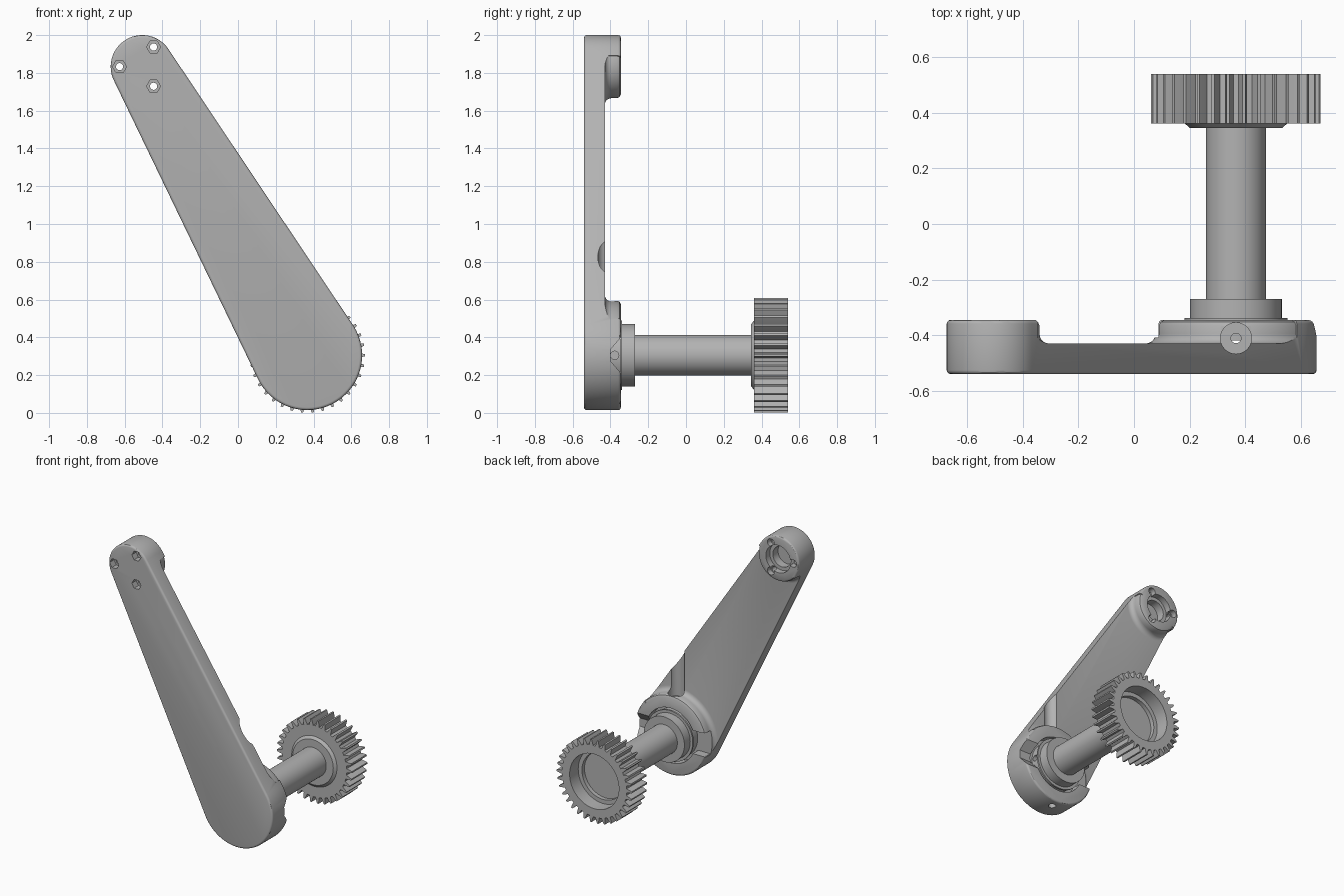
import bpy, bmesh
from math import sin, cos, pi, tau, acos, atan2, hypot
from mathutils import Matrix, Vector

if "Cube" in bpy.data.objects:
    bpy.data.objects.remove(bpy.data.objects["Cube"])

grey = bpy.data.materials.new("mid_grey")
grey.use_nodes = True
grey.diffuse_color = (0.45, 0.45, 0.45, 1)
grey.node_tree.nodes["Principled BSDF"].inputs["Base Color"].default_value = grey.diffuse_color

# Shared layout: axle centre, arm end centre, radii and depths
AX, AZ, AR = 0.367, 0.305, 0.29
EX, EZ, ER = -0.507, 1.833, 0.167
FRONT, WEB, BACK = -0.54, -0.43, -0.345
AXIS = atan2(EZ - AZ, EX - AX)
SPAN = hypot(EX - AX, EZ - AZ)


def finish(name, bm):
    bmesh.ops.recalc_face_normals(bm, faces=bm.faces)
    mesh = bpy.data.meshes.new(name)
    bm.to_mesh(mesh)
    bm.free()
    mesh.materials.append(grey)
    ob = bpy.data.objects.new(name, mesh)
    bpy.context.collection.objects.link(ob)
    return ob


def prism(name, outline, y0, y1, bevel=0):
    """Extrude an (x, z) outline from y0 to y1, optionally rounding the rims."""
    bm = bmesh.new()
    face = bm.faces.new([bm.verts.new((x, y0, z)) for x, z in outline])
    new = bmesh.ops.extrude_face_region(bm, geom=[face])["geom"]
    bmesh.ops.translate(bm, vec=(0, y1 - y0, 0),
                        verts=[v for v in new if isinstance(v, bmesh.types.BMVert)])
    if bevel:
        rims = [e for e in bm.edges if abs(e.verts[0].co.y - e.verts[1].co.y) < 1e-5]
        bmesh.ops.bevel(bm, geom=rims, offset=bevel, segments=3, profile=0.5, affect='EDGES')
    return finish(name, bm)


def lathe(name, profile, cx, cz, steps=64):
    """Spin an (r, y) profile about an axis parallel to y."""
    bm = bmesh.new()
    verts = [bm.verts.new((cx + r, y, cz)) for r, y in profile]
    edges = [bm.edges.new(pair) for pair in zip(verts, verts[1:])]
    bmesh.ops.spin(bm, geom=verts + edges, cent=(cx, 0, cz), axis=(0, 1, 0),
                   angle=tau, steps=steps)
    bmesh.ops.remove_doubles(bm, verts=bm.verts, dist=1e-5)
    return finish(name, bm)


def rod(start, end, r, sides=32):
    """Straight cylinder between two points, used as a drill."""
    a, b = Vector(start), Vector(end)
    bm = bmesh.new()
    turn = (b - a).to_track_quat('Z', 'Y').to_matrix().to_4x4()
    bmesh.ops.create_cone(bm, cap_ends=True, segments=sides, radius1=r, radius2=r,
                          depth=(b - a).length,
                          matrix=Matrix.Translation((a + b) / 2) @ turn)
    return finish("drill", bm)


def cut(ob, *tools):
    for tool in tools:
        mod = ob.modifiers.new("cut", 'BOOLEAN')
        mod.operation, mod.solver, mod.object = 'DIFFERENCE', 'EXACT', tool
        bpy.context.view_layer.objects.active = ob
        bpy.ops.object.modifier_apply(modifier=mod.name)
        bpy.data.objects.remove(tool)


def arc(cx, cz, r, a0, a1, n):
    return [(cx + r * cos(a0 + (a1 - a0) * i / n), cz + r * sin(a0 + (a1 - a0) * i / n))
            for i in range(n + 1)]


def along(t, s):
    """Point at distance t along the arm and s across it."""
    return (AX + t * cos(AXIS) - s * sin(AXIS), AZ + t * sin(AXIS) + s * cos(AXIS))


# Crank arm: tapered plate with round ends
tan = acos((AR - ER) / SPAN)
outline = (arc(EX, EZ, ER, AXIS - tan, AXIS + tan, 32)
           + arc(AX, AZ, AR, AXIS + tan, AXIS + tau - tan, 48))
arm = prism("crank_arm", outline, FRONT, BACK, 0.014)

# Thin web between the bosses, with filleted boss walls
relief = prism("relief", [along(0.06, -0.5), along(SPAN - 0.03, -0.5),
                          along(SPAN - 0.03, 0.5), along(0.06, 0.5)], WEB, -0.3)
for cx, cz, r in ((AX, AZ, AR), (EX, EZ, ER)):
    fillet = [(r + 0.035 * (1 - sin(a)), WEB + 0.035 * (1 - cos(a)))
              for a in (pi / 2 * i / 5 for i in range(6))]
    cut(relief, lathe("boss_wall", [(0, -0.46), (r + 0.035, -0.46)] + fillet
                      + [(r, BACK - 0.02), (r - 0.006, BACK - 0.007), (r - 0.02, BACK),
                         (r - 0.02, -0.25), (0, -0.25)], cx, cz))
cut(arm, relief)

# Axle boss: round seat, side slots, clamp bolt passage
cut(arm,
    rod((AX, -0.41, AZ), (AX, -0.2, AZ), 0.2, 64),
    prism("slot", [(AX - 0.4, AZ - 0.085), (AX, AZ - 0.085),
                   (AX, AZ + 0.085), (AX - 0.4, AZ + 0.085)], -0.409, -0.2))
bm = bmesh.new()
ring = [bm.verts.new((AX, y, AZ + z)) for z, y in
        ((-0.1, -0.34), (-0.03, -0.4), (0.03, -0.4), (0.1, -0.34), (0.1, -0.3), (-0.1, -0.3))]
side = bm.faces.new(ring)
grown = bmesh.ops.extrude_face_region(bm, geom=[side])["geom"]
bmesh.ops.translate(bm, vec=(0.4, 0, 0),
                    verts=[v for v in grown if isinstance(v, bmesh.types.BMVert)])
cut(arm, finish("notch", bm),
    rod((AX, -0.411, AZ + 0.24), (AX, -0.411, AZ + 0.9), 0.056),
    rod((AX, -0.411, AZ), (AX, -0.411, AZ + 0.3), 0.018, 20),
    rod((AX, -0.411, AZ), (AX, -0.411, AZ - 0.4), 0.025, 20))

# End boss: stepped socket and three hex-headed bolt holes
cut(arm, rod((EX, -0.39, EZ), (EX, -0.2, EZ), 0.1, 48),
    rod((EX, -0.45, EZ), (EX, -0.3, EZ), 0.075, 48))
for k in range(3):
    a = pi / 3 + k * tau / 3
    x, z = EX + 0.12 * cos(a), EZ + 0.12 * sin(a)
    cut(arm, prism("hex", arc(x, z, 0.037, 0, tau * 5 / 6, 5), -0.6, -0.49),
        rod((x, -0.6, z), (x, -0.2, z), 0.019, 20),
        rod((x, -0.385, z), (x, -0.2, z), 0.028, 20))

# Axle: clamp hub, shaft and tapered gear collar
axle = lathe("axle", [(0, -0.42), (0.175, -0.42), (0.175, -0.35), (0.185, -0.35),
                      (0.185, -0.338), (0.165, -0.338), (0.165, -0.27), (0.108, -0.27),
                      (0.108, 0.345), (0.165, 0.345), (0.185, 0.362), (0.185, 0.38),
                      (0, 0.38)], AX, AZ)
cut(axle, rod((AX + 0.1, -0.378, AZ), (AX + 0.4, -0.378, AZ), 0.022, 20))

# Spur gear with a stepped recess in its back
TEETH, ROOT, TIP = 34, 0.262, 0.305
tooth = ((-0.3, ROOT), (-0.22, 0.28), (-0.1, TIP), (0.1, TIP), (0.22, 0.28), (0.3, ROOT))
rim = [(AX + r * cos(tau * (k + f) / TEETH), AZ + r * sin(tau * (k + f) / TEETH))
       for k in range(TEETH) for f, r in tooth]
gear = prism("spur_gear", rim, 0.361, 0.54)
cut(gear, rod((AX, 0.44, AZ), (AX, 0.7, AZ), 0.2, 64),
    rod((AX, 0.41, AZ), (AX, 0.6, AZ), 0.17, 64))

# Smooth round surfaces, crisp edges
for ob in (arm, axle, gear):
    bpy.ops.object.select_all(action='DESELECT')
    ob.select_set(True)
    bpy.context.view_layer.objects.active = ob
    bpy.ops.object.shade_smooth_by_angle(angle=pi / 6)
